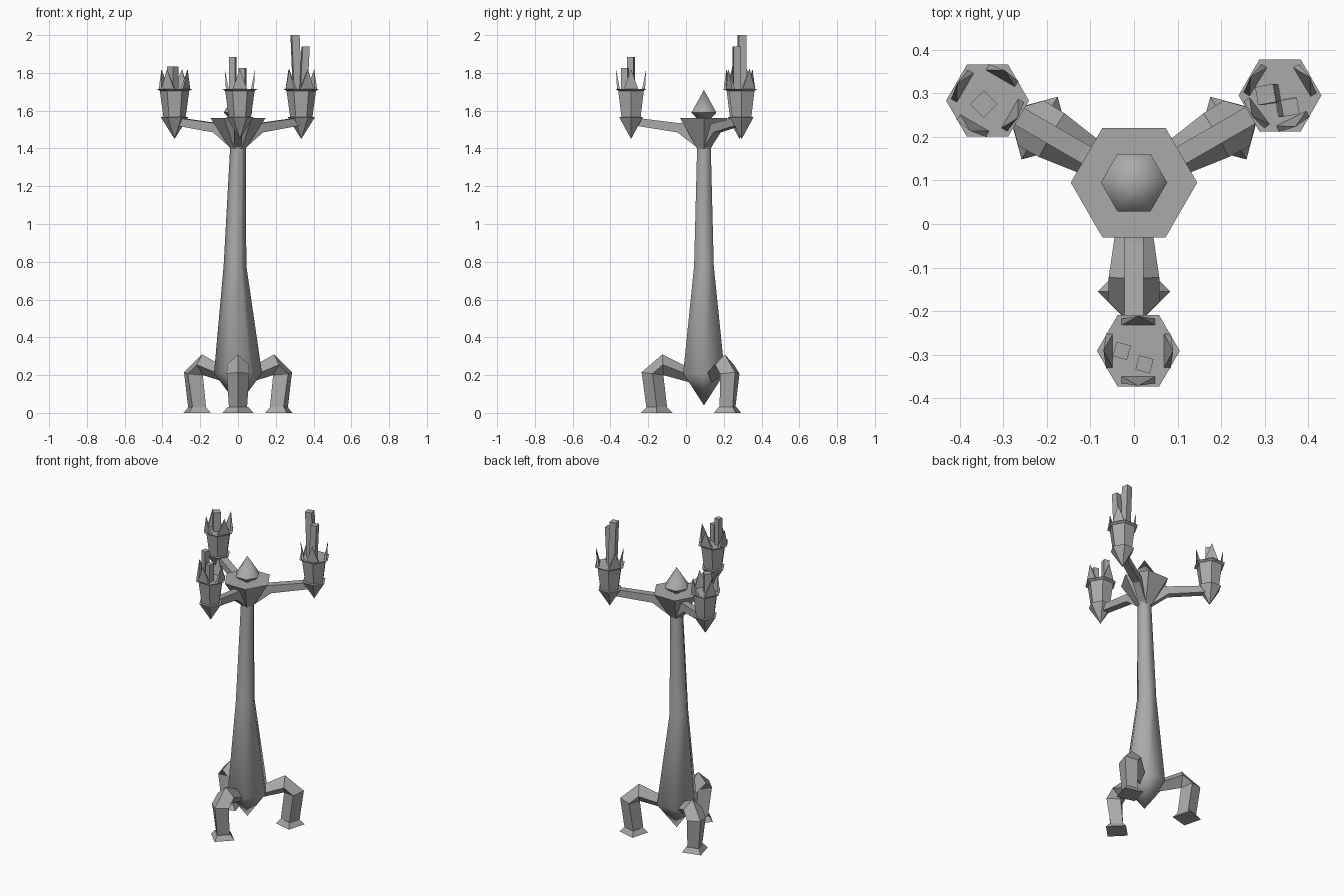
import bpy, bmesh
from math import cos, sin, pi, radians
from mathutils import Vector, Matrix

if "Cube" in bpy.data.objects:
    bpy.data.objects.remove(bpy.data.objects["Cube"], do_unlink=True)

metal = bpy.data.materials.new("grey metal")
metal.use_nodes = True
GREY = (0.4, 0.4, 0.4, 1)
metal.diffuse_color = GREY
metal.node_tree.nodes["Principled BSDF"].inputs["Base Color"].default_value = GREY

AXIS = Vector((0, 0.095, 0))


def loft(name, rings, matrix=Matrix(), smooth=0):
    """Skin a list of equal-sized point rings and cap both ends."""
    bm = bmesh.new()
    loops = [[bm.verts.new(matrix @ Vector(p)) for p in ring] for ring in rings]
    n = len(loops[0])
    for a, b in zip(loops, loops[1:]):
        for i in range(n):
            j = (i + 1) % n
            bm.faces.new((a[i], a[j], b[j], b[i]))
    bm.faces.new(loops[0][::-1])
    bm.faces.new(loops[-1])
    bmesh.ops.remove_doubles(bm, verts=bm.verts, dist=0.0005)
    bmesh.ops.recalc_face_normals(bm, faces=bm.faces)
    mesh = bpy.data.meshes.new(name)
    bm.to_mesh(mesh)
    bm.free()
    mesh.materials.append(metal)
    obj = bpy.data.objects.new(name, mesh)
    bpy.context.collection.objects.link(obj)
    if smooth:
        bpy.ops.object.select_all(action="DESELECT")
        obj.select_set(True)
        bpy.context.view_layer.objects.active = obj
        bpy.ops.object.shade_smooth_by_angle(angle=radians(smooth))
    return obj


def ring(r, z, sides=6, turn=0, cx=0, cy=0):
    return [(cx + r * cos(turn + 2 * pi * i / sides),
             cy + r * sin(turn + 2 * pi * i / sides), z) for i in range(sides)]


def turned(name, profile, centre, smooth=0):
    loft(name, [ring(r, z) for r, z in profile], Matrix.Translation(centre), smooth)


# Column, slightly bowed in the middle
loft("column", [ring(0.0, 0.04), ring(0.127, 0.21), ring(0.06, 0.78, cx=-0.016),
                ring(0.042, 1.4)], Matrix.Translation(AXIS), 61)

# Flared hub and its finial
turned("hub", [(0.042, 1.4), (0.145, 1.56)], AXIS)
turned("finial", [(0.045, 1.56), (0.076, 1.59), (0, 1.71)], AXIS, 61)


# Legs and arms, laid out along local x and turned about the axis
def diamond(outer, inner, width):
    (ro, zo), (ri, zi) = outer, inner
    rm, zm = (ro + ri) / 2, (zo + zi) / 2
    return [(ro, 0, zo), (rm, width, zm), (ri, 0, zi), (rm, -width, zm)]


def box_section(r, top, bottom, width):
    return [(r, -width, top), (r, width, top), (r, width, bottom), (r, -width, bottom)]


for side, angle in (("front", 270), ("left", 30), ("right", 150)):
    place = Matrix.Translation(AXIS) @ Matrix.Rotation(radians(angle), 4, "Z")
    loft(side + "_leg", [
        diamond((0.06, 0.23), (0.07, 0.16), 0.036),
        diamond((0.22, 0.31), (0.215, 0.2), 0.058),
        diamond((0.33, 0.215), (0.215, 0.2), 0.06),
        diamond((0.305, 0.03), (0.195, 0.03), 0.048)], place)
    loft(side + "_foot", [ring(0.083, 0, 4, cx=0.25), ring(0.055, 0.03, 4, cx=0.25)], place)
    loft(side + "_arm", [
        box_section(0.03, 1.53, 1.4, 0.022),
        box_section(0.14, 1.535, 1.485, 0.022),
        box_section(0.36, 1.562, 1.52, 0.022)], place)


# Candle cups with crown points and leaning square candles
def candle(name, x, y, top, half, turn, lean):
    loft(name, [ring(half * 1.414, 1.7, 4, radians(turn), x - lean, y),
                ring(half * 1.414, top, 4, radians(turn), x, y)])


CUPS = {
    "front": ((0.01, -0.291), (0, 90, 180, 270),
              [(-0.028, -0.291, 1.885, 0.017, 30, 0.0), (0.024, -0.322, 1.825, 0.017, 30, 0.0)]),
    "left": ((0.335, 0.295), (31, 148, 217, 296),
             [(0.302, 0.297, 2.0, 0.021, 55, -0.012), (0.358, 0.268, 1.94, 0.019, 55, 0.012)]),
    "right": ((-0.336, 0.283), (60, 150, 240, 330),
              [(-0.345, 0.275, 1.835, 0.022, 0, 0.0)]),
}
for side, ((x, y), spikes, candles) in CUPS.items():
    centre = Vector((x, y, 0))
    turned(side + "_cup_base", [(0, 1.45), (0.072, 1.565), (0.06, 1.567)], centre)
    turned(side + "_cup", [(0.058, 1.56), (0.078, 1.705), (0.095, 1.715)], centre)
    for i, angle in enumerate(spikes):
        place = Matrix.Translation(centre) @ Matrix.Rotation(radians(angle), 4, "Z")
        base = [(0.058, -0.04, 1.71), (0.074, -0.04, 1.71),
                (0.074, 0.04, 1.71), (0.058, 0.04, 1.71)]
        loft(f"{side}_crown_point_{i + 1}", [base, [(0.08, 0, 1.82)] * 4], place)
    for i, spec in enumerate(candles):
        candle(f"{side}_candle_{i + 1}", *spec)
